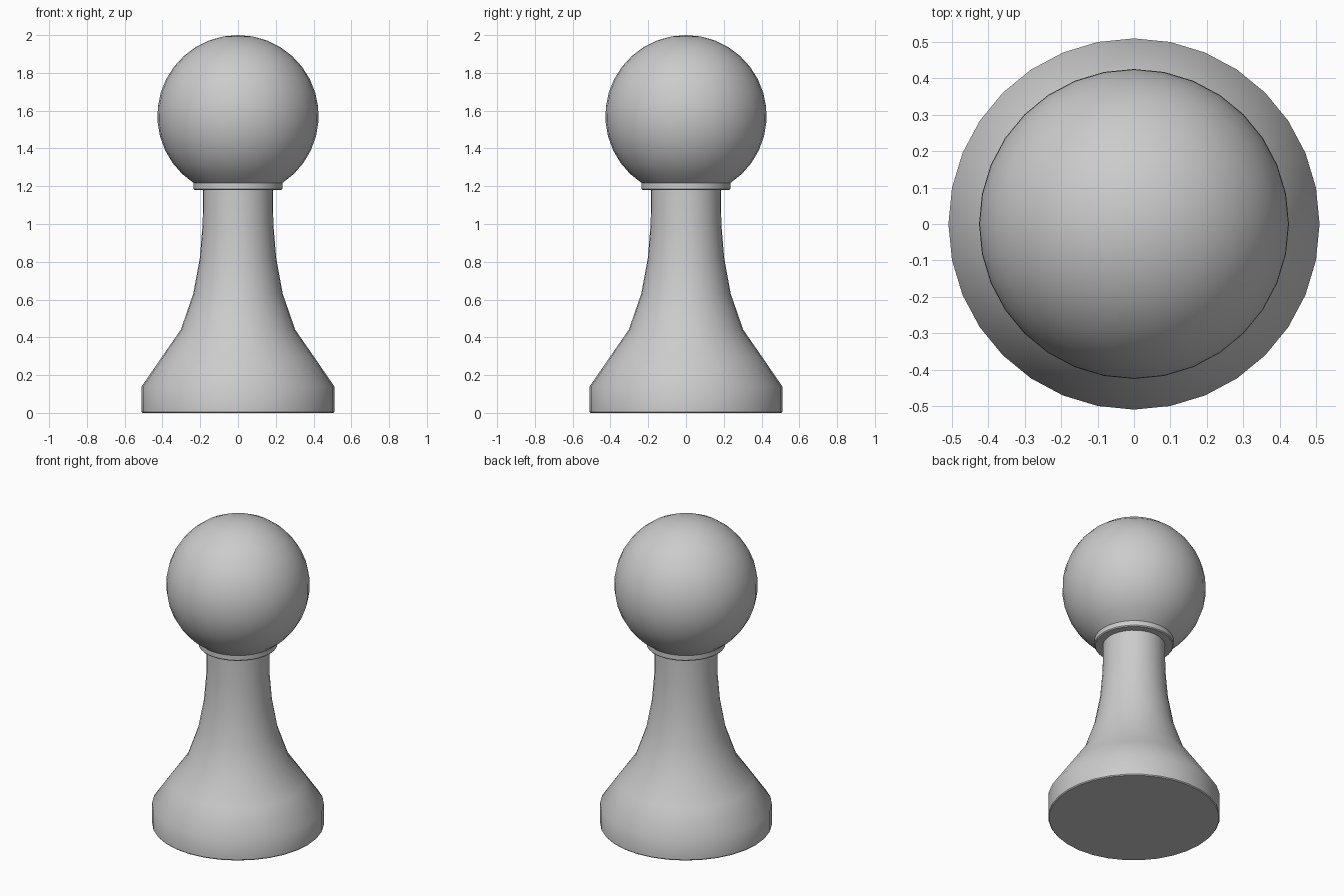
import bpy, bmesh
from math import sin, cos, pi, asin, radians

if "Cube" in bpy.data.objects:
    bpy.data.objects.remove(bpy.data.objects["Cube"])

SIDES = 32


def lathe(name, profile, angle):
    """Revolve (radius, z) points about z; end points on the axis become poles."""
    bm = bmesh.new()
    verts = [bm.verts.new((r, 0, z)) for r, z in profile]
    edges = [bm.edges.new(pair) for pair in zip(verts, verts[1:])]
    bmesh.ops.spin(bm, geom=verts + edges, cent=(0, 0, 0), axis=(0, 0, 1),
                   angle=2 * pi, steps=SIDES, use_merge=True)
    bmesh.ops.remove_doubles(bm, verts=bm.verts, dist=0.0005)
    bmesh.ops.recalc_face_normals(bm, faces=bm.faces)
    mesh = bpy.data.meshes.new(name)
    bm.to_mesh(mesh)
    bm.free()
    obj = bpy.data.objects.new(name, mesh)
    bpy.context.collection.objects.link(obj)
    bpy.ops.object.select_all(action='DESELECT')
    obj.select_set(True)
    bpy.context.view_layer.objects.active = obj
    bpy.ops.object.shade_smooth_by_angle(angle=radians(angle))
    return obj


# Base disc and flared stem, rising to the underside of the collar
stem = [(0, 0), (0.505, 0), (0.51, 0.006), (0.51, 0.14), (0.403, 0.296),
        (0.303, 0.44), (0.237, 0.63), (0.202, 0.82), (0.187, 1.0), (0.185, 1.18)]

# Thin collar under the head
collar = [(0.23, 1.18), (0.235, 1.186), (0.235, 1.217)]

# Ball head, from the collar to the crown
R, CZ, RINGS = 0.427, 1.573, 14
start = pi - asin(0.235 / R)
head = [(R * sin(start * (1 - i / RINGS)), CZ + R * cos(start * (1 - i / RINGS)))
        for i in range(1, RINGS)] + [(0, CZ + R)]

lathe("pawn_body", stem + collar + head, 35)
